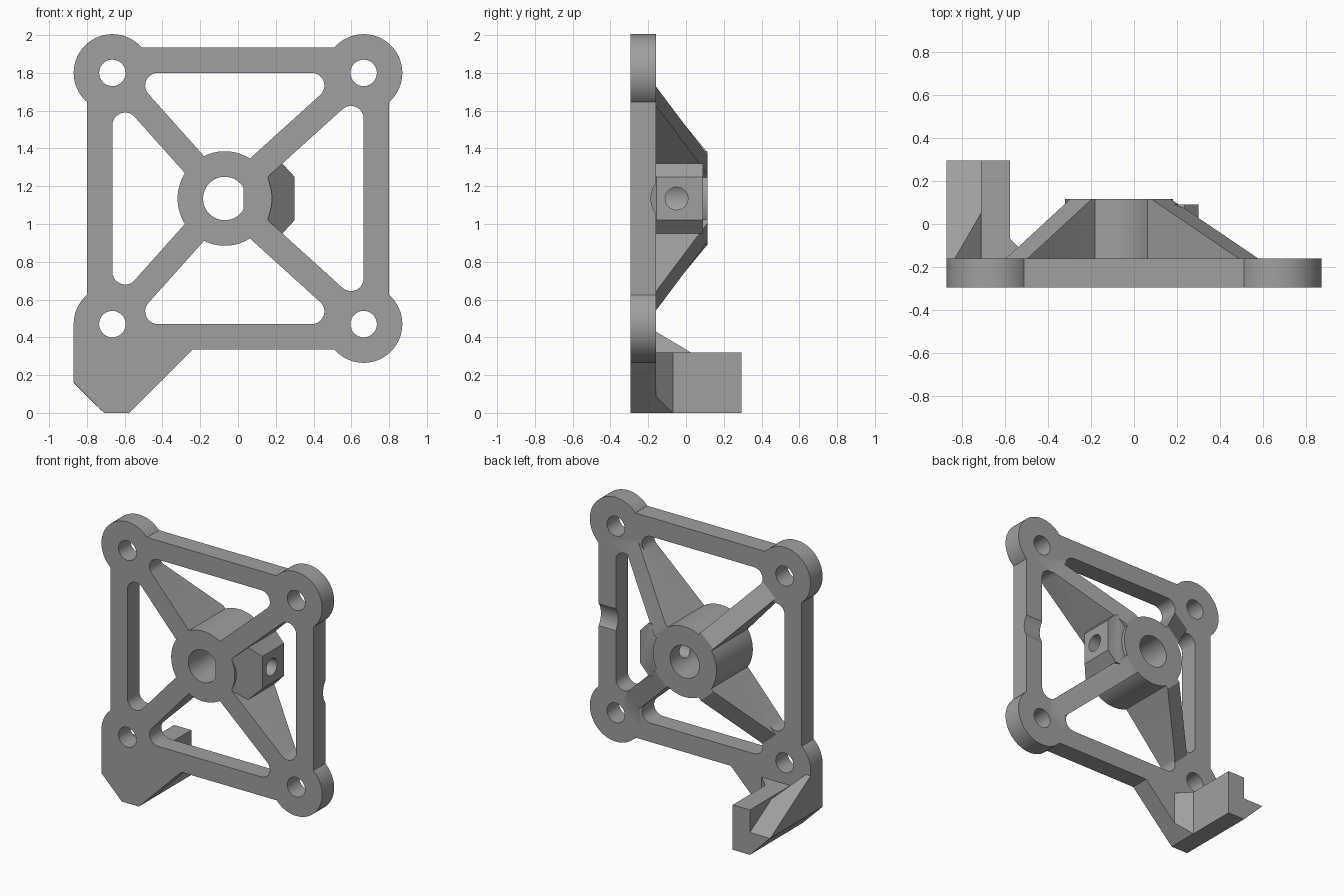
import bpy, bmesh, math
from mathutils import Vector

if "Cube" in bpy.data.objects:
    bpy.data.objects.remove(bpy.data.objects["Cube"])

FRONT, BACK, HUB_BACK = -0.295, -0.16, 0.115   # depth levels along y
HUB = Vector((-0.07, 1.135))
CORNERS = [Vector(c) for c in ((-0.665, 0.47), (0.665, 0.47), (0.665, 1.8), (-0.665, 1.8))]
BAR = 0.135                                    # bar and spoke width

grey = bpy.data.materials.new("grey plastic")
grey.diffuse_color = (0.35, 0.35, 0.35, 1)
grey.use_nodes = True
grey.node_tree.nodes["Principled BSDF"].inputs["Base Color"].default_value = grey.diffuse_color


def prism(name, pts, axis, lo, hi):
    """Extrude a 2D outline along an axis; the outline uses the other two axes in order."""
    def place(p, d):
        co = list(p)
        co.insert("xyz".index(axis), d)
        return co
    bm = bmesh.new()
    a = [bm.verts.new(place(p, lo)) for p in pts]
    b = [bm.verts.new(place(p, hi)) for p in pts]
    bm.faces.new(a)
    bm.faces.new(b[::-1])
    n = len(pts)
    for i in range(n):
        bm.faces.new((a[i], b[i], b[(i + 1) % n], a[(i + 1) % n]))
    bmesh.ops.recalc_face_normals(bm, faces=bm.faces)
    me = bpy.data.meshes.new(name)
    bm.to_mesh(me)
    bm.free()
    ob = bpy.data.objects.new(name, me)
    bpy.context.collection.objects.link(ob)
    return ob


def circle(c, r, n=64):
    return [(c[0] + r * math.cos(2 * math.pi * i / n), c[1] + r * math.sin(2 * math.pi * i / n))
            for i in range(n)]


def rect(x0, z0, x1, z1):
    return [(x0, z0), (x1, z0), (x1, z1), (x0, z1)]


def combine(target, tool, op):
    """Apply an exact boolean and remove the tool object."""
    mod = target.modifiers.new("bool", 'BOOLEAN')
    mod.operation, mod.object, mod.solver = op, tool, 'EXACT'
    dg = bpy.context.evaluated_depsgraph_get()
    me = bpy.data.meshes.new_from_object(target.evaluated_get(dg))
    target.modifiers.clear()
    target.data = me
    bpy.data.objects.remove(tool)


def window_outline(c1, c2, r=0.067, steps=10):
    """Triangle between two spokes and a frame bar, with rounded corners."""
    tri = [HUB, c1, c2]                        # counter-clockwise
    inset = [BAR / 2, 0, BAR / 2]              # spoke, frame bar, spoke
    lines = []
    for i in range(3):
        d = (tri[(i + 1) % 3] - tri[i]).normalized()
        n = Vector((-d.y, d.x))
        lines.append((tri[i] + n * inset[i], d, n))

    def meet(l1, l2, off):
        p, d, n = l1
        q, e, m = l2
        p, q = p + n * off, q + m * off
        return p + d * ((q - p).dot(m) / d.dot(m))
    pts = []
    for i in range(3):
        l1, l2 = lines[i - 1], lines[i]
        if i == 0:
            pts.append(meet(l1, l2, 0))        # this tip lies inside the hub
            continue
        c = meet(l1, l2, r)
        a0 = math.atan2(-l1[2].y, -l1[2].x)
        sweep = (math.atan2(-l2[2].y, -l2[2].x) - a0) % (2 * math.pi)
        for k in range(steps + 1):
            a = a0 + sweep * k / steps
            pts.append(c + r * Vector((math.cos(a), math.sin(a))))
    return pts


# Square frame with corner bosses and the foot's plate
body = prism("motor_bracket", rect(-0.8, 0.335, 0.8, 1.935), 'y', FRONT, BACK)
for c in CORNERS:
    combine(body, prism("boss", circle(c, 0.205), 'y', FRONT, BACK), 'UNION')
foot_plate = [(-0.87, 0.47), (-0.87, 0.16), (-0.71, 0), (-0.575, 0), (-0.24, 0.335),
              (-0.24, 0.4), (-0.665, 0.47)]
combine(body, prism("foot_plate", foot_plate, 'y', FRONT, BACK), 'UNION')

# Four triangular windows
for i in range(4):
    outline = window_outline(CORNERS[i], CORNERS[(i + 1) % 4])
    combine(body, prism("window", outline, 'y', -0.5, 0.5), 'DIFFERENCE')

# Screwdriver groove across the right bar
combine(body, prism("groove", circle((-0.05, 1.135), 0.135), 'x', 0.5, 1), 'DIFFERENCE')

# Hub
combine(body, prism("hub", circle(HUB, 0.25, 96), 'y', FRONT, HUB_BACK), 'UNION')

# Sloping ribs behind the spokes
for c in CORNERS:
    d = c - HUB
    length = d.length
    d.normalize()
    prof = [(0.15, -0.2), (length - 0.18, -0.2), (length - 0.18, BACK), (0.265, HUB_BACK), (0.15, HUB_BACK)]
    rib = prism("rib", prof, 'z', -BAR / 2, BAR / 2)
    for v in rib.data.vertices:
        t, y, s = v.co
        v.co = (HUB.x + d.x * t - d.y * s, y, HUB.y + d.y * t + d.x * s)
    bm = bmesh.new()
    bm.from_mesh(rib.data)
    bmesh.ops.recalc_face_normals(bm, faces=bm.faces)
    bm.to_mesh(rib.data)
    bm.free()
    combine(body, rib, 'UNION')

# Set screw block with bevelled corners and slanted front
block = prism("screw_block", [(0, 0.95), (0.235, 0.95), (0.3, 1.02), (0.3, 1.25), (0.235, 1.32), (0, 1.32)],
              'y', -0.4, 0.09)
combine(block, prism("slant", [(-0.1, FRONT), (0.16, FRONT), (0.4, FRONT + 0.24), (0.4, 0.2), (-0.1, 0.2)],
                     'z', 0.5, 1.6), 'INTERSECT')
combine(body, block, 'UNION')

# Foot block with a filleted root
foot = prism("foot_block", [(-0.71, 0), (-0.575, 0), (-0.255, 0.32), (-0.71, 0.32)], 'y', -0.2, 0.295)
combine(foot, prism("foot_side", [(-1, -0.3), (-0.345, -0.3), (-0.575, -0.07), (-0.575, 0.5), (-1, 0.5)],
                    'z', -0.2, 0.6), 'INTERSECT')
combine(body, foot, 'UNION')

# Sloping gusset beside the foot block
gusset = prism("gusset", [(-0.87, 0.16), (-0.71, 0), (-0.71, 0.305), (-0.87, 0.47)], 'y', -0.2, 0.295)
combine(gusset, prism("gusset_slope", [(-0.3, -0.2), (0.4, -0.2), (0.4, 0.097), (-0.3, 0.514)],
                      'x', -1.2, 0), 'INTERSECT')
combine(body, gusset, 'UNION')

# Corner holes, shaft bore with a flat at the front, and set screw hole
for c in CORNERS:
    combine(body, prism("hole", circle(c, 0.07, 48), 'y', -0.6, 0.6), 'DIFFERENCE')
bore = circle(HUB, 0.115)
combine(body, prism("bore", bore, 'y', BACK, 0.6), 'DIFFERENCE')
flat_bore = [(min(x, 0.03), z) for x, z in bore]
combine(body, prism("flat_bore", flat_bore, 'y', -0.6, BACK + 0.01), 'DIFFERENCE')
combine(body, prism("screw_hole", circle((-0.05, 1.135), 0.06, 40), 'x', -0.07, 0.5), 'DIFFERENCE')

# Finish
body.data.materials.clear()
body.data.materials.append(grey)
for p in body.data.polygons:
    p.material_index = 0
bpy.ops.object.select_all(action='DESELECT')
body.select_set(True)
bpy.context.view_layer.objects.active = body
bpy.ops.object.shade_smooth_by_angle(angle=math.radians(30))
